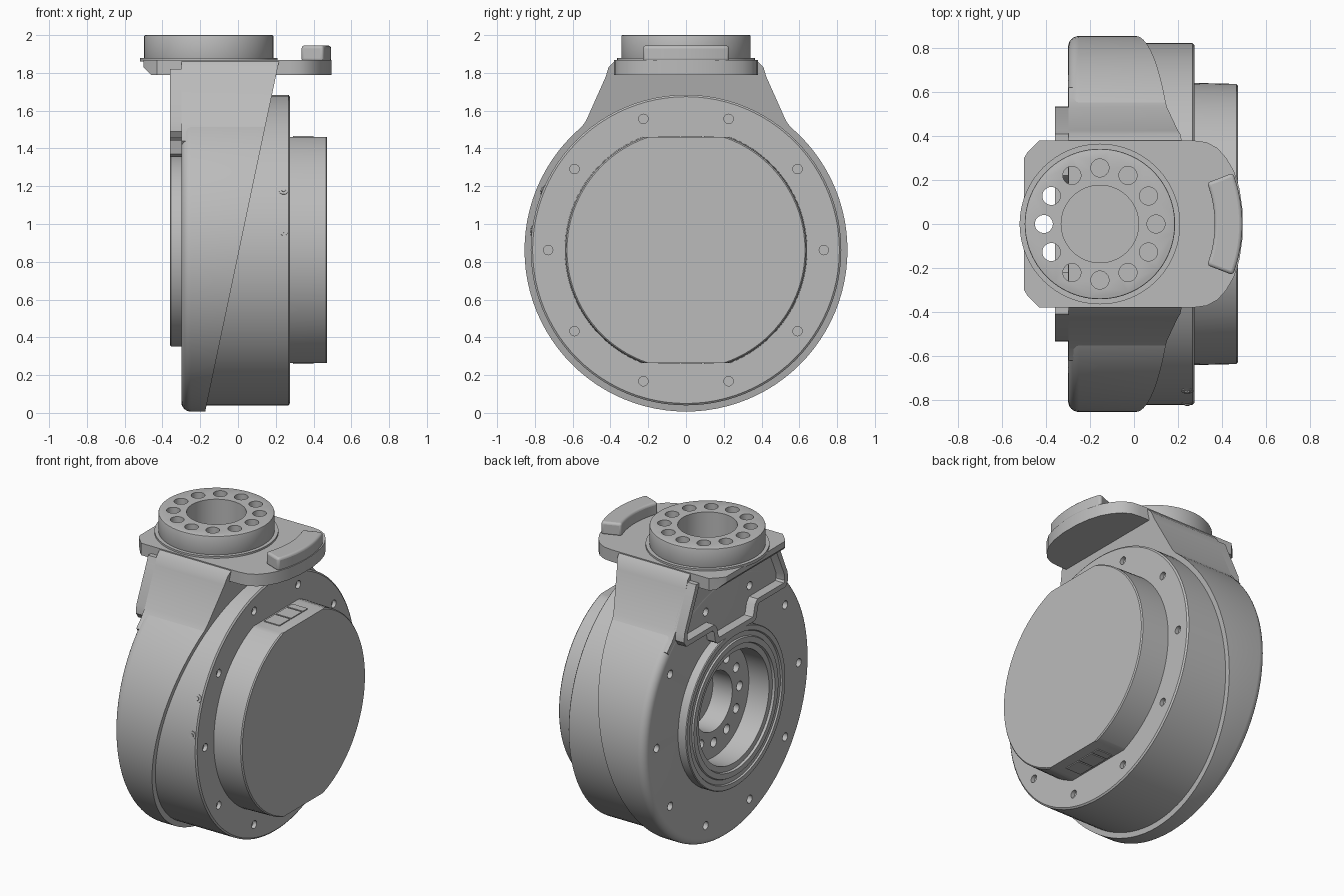
import bpy, bmesh, math
from mathutils import Vector, Matrix

if "Cube" in bpy.data.objects:
    bpy.data.objects.remove(bpy.data.objects["Cube"])

CZ = 0.862                      # height of the main axis
HUB = Vector((-0.155, 0, 0))    # vertical hub axis
SLANT = (Vector((-0.175, 0, 0)), Vector((1.78, 0, -0.375)))

grey = bpy.data.materials.new("machined_grey")
grey.use_nodes = True
grey.diffuse_color = (0.5, 0.5, 0.5, 1)
grey.node_tree.nodes["Principled BSDF"].inputs["Base Color"].default_value = (0.5, 0.5, 0.5, 1)


def finish(name, bm):
    bmesh.ops.recalc_face_normals(bm, faces=bm.faces)
    me = bpy.data.meshes.new(name)
    bm.to_mesh(me)
    bm.free()
    me.materials.append(grey)
    ob = bpy.data.objects.new(name, me)
    bpy.context.collection.objects.link(ob)
    return ob


def trim(bm, point, normal):
    """Remove everything on the normal side of a plane and cap the cut."""
    res = bmesh.ops.bisect_plane(bm, geom=bm.verts[:] + bm.edges[:] + bm.faces[:],
                                 plane_co=point, plane_no=normal, clear_outer=True)
    edges = [e for e in res["geom_cut"] if isinstance(e, bmesh.types.BMEdge)]
    bmesh.ops.edgeloop_fill(bm, edges=edges)


def lathe(name, profile, closed=False, cuts=()):
    """Revolve (x, radius) points about the main axis."""
    bm = bmesh.new()
    vs = [bm.verts.new((x, 0, CZ + r)) for x, r in profile]
    for a, b in zip(vs, vs[1:]):
        bm.edges.new((a, b))
    if closed:
        bm.edges.new((vs[-1], vs[0]))
    bmesh.ops.spin(bm, geom=bm.verts[:] + bm.edges[:], cent=(0, 0, CZ), axis=(1, 0, 0),
                   angle=math.tau, steps=96)
    bmesh.ops.remove_doubles(bm, verts=bm.verts, dist=1e-5)
    bmesh.ops.recalc_face_normals(bm, faces=bm.faces)
    for c in cuts:
        trim(bm, *c)
    return finish(name, bm)


def prism(name, pts, axis, lo, hi, cuts=()):
    """Extrude an outline: (y, z) along x, or (x, y) along z."""
    bm = bmesh.new()
    place = (lambda a, b: (lo, a, b)) if axis == "x" else (lambda a, b: (a, b, lo))
    face = bm.faces.new([bm.verts.new(place(*p)) for p in pts])
    ext = bmesh.ops.extrude_face_region(bm, geom=[face])
    move = Vector((hi - lo, 0, 0)) if axis == "x" else Vector((0, 0, hi - lo))
    bmesh.ops.translate(bm, vec=move, verts=[v for v in ext["geom"] if isinstance(v, bmesh.types.BMVert)])
    bmesh.ops.recalc_face_normals(bm, faces=bm.faces)
    for c in cuts:
        trim(bm, *c)
    return finish(name, bm)


def rods(name, specs, n=24):
    """Cylinders, each given as (start, end, radius)."""
    bm = bmesh.new()
    for a, b, r in specs:
        a, b = Vector(a), Vector(b)
        m = Matrix.Translation((a + b) / 2) @ (b - a).to_track_quat("Z", "Y").to_matrix().to_4x4()
        bmesh.ops.create_cone(bm, cap_ends=True, segments=n, radius1=r, radius2=r,
                              depth=(b - a).length, matrix=m)
    return finish(name, bm)


def cut(targets, cutter):
    for ob in targets:
        mod = ob.modifiers.new("cut", "BOOLEAN")
        mod.operation, mod.solver, mod.object = "DIFFERENCE", "EXACT", cutter
        bpy.context.view_layer.objects.active = ob
        bpy.ops.object.modifier_apply(modifier=mod.name)
    bpy.data.objects.remove(cutter)


def mirrored(half, flip):
    """Complete an outline from one half."""
    return half + [flip(p) for p in reversed(half)]


def around(x0, x1, radius, r, count, start=0.0):
    out = []
    for i in range(count):
        t = start + math.tau * i / count
        y, z = radius * math.cos(t), CZ + radius * math.sin(t)
        out.append(((x0, y, z), (x1, y, z), r))
    return out


# Round housing with rounded rim and stepped bore, trimmed by the slanted split
rim = [(-0.25 - 0.05 * math.cos(t), 0.805 + 0.05 * math.sin(t))
       for t in [math.pi / 2 * i / 6 for i in range(7)]]
housing = lathe("housing", [(-0.06, 0), (-0.06, 0.19), (-0.2, 0.19), (-0.2, 0.36), (-0.3, 0.36)]
                + rim + [(0.3, 0.855), (0.3, 0)], cuts=[SLANT])

# Inner body behind the split, and the domed-off motor cover with two flats
core = lathe("rear_body", [(-0.04, 0), (-0.04, 0.45), (-0.19, 0.5), (-0.19, 0.822),
                           (0.267, 0.822), (0.275, 0.812), (0.275, 0)])
lathe("motor_cover", [(0.26, 0), (0.26, 0.642), (0.465, 0.637), (0.472, 0.63), (0.472, 0)],
      cuts=[((0, 0, CZ + 0.598), (0, 0, 1)), ((0, 0, CZ - 0.598), (0, 0, -1))])
for side, z in (("top", CZ + 0.598), ("bottom", CZ - 0.598)):
    for i, (y, w) in enumerate(((-0.09, 0.055), (0.03, 0.055), (0.12, 0.025))):
        prism(f"{side}_cover_plate_{i + 1}", [(0.29, y - w), (0.4, y - w), (0.4, y + w), (0.29, y + w)],
              "z", z - 0.006, z + 0.006)

# Output ring with grooves around the bore, and a pin at its floor
lathe("output_ring", [(-0.3, 0.51), (-0.355, 0.51), (-0.36, 0.505), (-0.36, 0.475), (-0.35, 0.47),
                      (-0.35, 0.44), (-0.36, 0.435), (-0.36, 0.4), (-0.345, 0.395),
                      (-0.345, 0.36), (-0.3, 0.36)], closed=True)
rods("bore_pin", [((-0.05, 0, CZ), (-0.07, 0, CZ), 0.02)])

# Tapered neck joining the housing to the flange
neck_half = [(0.375, 1.866), (0.41, 1.83), (0.425, 1.78), (0.53, 1.545), (0.57, 1.49), (0.62, 1.44), (0.5, 1.3)]
neck = prism("neck", mirrored(neck_half, lambda p: (-p[0], p[1])), "x", -0.298, 0.3, cuts=[SLANT])

# Raised lip that frames the neck recess
outer = [(0.41, 1.82), (0.425, 1.78), (0.53, 1.545), (0.535, 1.49), (0.51, 1.455), (0.24, 1.455),
         (0.225, 1.44), (0.21, 1.37), (0.19, 1.355)]
inner = [(0.375, 1.82), (0.39, 1.775), (0.497, 1.54), (0.5, 1.5), (0.49, 1.488), (0.22, 1.488),
         (0.195, 1.46), (0.18, 1.4), (0.17, 1.388)]
flip_y = lambda p: (-p[0], p[1])
band = mirrored(outer, flip_y) + list(reversed(mirrored(inner, flip_y)))
prism("neck_lip", band, "x", -0.36, -0.28)

# Flange plate with chamfered front-left underside
flange_half = [(-0.5, 0.3), (-0.485, 0.325), (-0.43, 0.38), (0.27, 0.38), (0.33, 0.372), (0.38, 0.345),
               (0.42, 0.3), (0.455, 0.24), (0.48, 0.16), (0.494, 0.06)]
flange = prism("flange", mirrored(flange_half, lambda p: (p[0], -p[1])), "z", 1.79, 1.868,
               cuts=[((-0.5, 0, 1.83), (-1, 0, -1))])

# Hub on top with bore and ring of holes
step = rods("hub_step", [(HUB + Vector((0, 0, 1.86)), HUB + Vector((0, 0, 1.88)), 0.345 + 0.02)], 96)
hub = rods("hub", [(HUB + Vector((0, 0, 1.865)), HUB + Vector((0, 0, 2.0)), 0.342)], 96)
bevel = hub.modifiers.new("edge", "BEVEL")
bevel.width, bevel.segments, bevel.limit_method = 0.006, 2, "ANGLE"
bpy.context.view_layer.objects.active = hub
bpy.ops.object.modifier_apply(modifier="edge")
drill = []
for i in range(12):
    t = math.tau * i / 12
    c = HUB + 0.255 * Vector((math.cos(t), math.sin(t), 0))
    drill.append((c + Vector((0, 0, 1.77)), c + Vector((0, 0, 2.1)), 0.041))
cut([hub, step, flange, neck], rods("hub_hole_cutter", drill, 32))
cut([hub, step, flange, neck], rods("hub_bore_cutter", [(HUB + Vector((0, 0, 1.81)), HUB + Vector((0, 0, 2.1)), 0.176)], 64))

# Curved stop block on the flange
arc = [math.radians(-21 + 42 * i / 16) for i in range(17)]
block = [(HUB.x + 0.648 * math.cos(t), 0.648 * math.sin(t)) for t in arc]
block += [(HUB.x + 0.522 * math.cos(t), 0.522 * math.sin(t)) for t in reversed(arc)]
stop = prism("stop_block", block, "z", 1.86, 1.945)
bevel = stop.modifiers.new("edge", "BEVEL")
bevel.width, bevel.segments, bevel.limit_method, bevel.angle_limit = 0.015, 3, "ANGLE", math.radians(40)

# Bolt holes on both faces and on the bore ledge
cut([housing, neck], rods("face_hole_cutter", around(-0.4, -0.25, 0.73, 0.026, 10)))
cut([housing], rods("ledge_hole_cutter", around(-0.25, -0.15, 0.265, 0.03, 12)))
cut([core], rods("rear_hole_cutter", around(0.25, 0.3, 0.73, 0.025, 10)))

# Two small radial screws on the front
for i, z in enumerate((1.18, 0.965)):
    s = (z - CZ) / 0.822
    d = Vector((0, -math.sqrt(1 - s * s), s))
    base = Vector((0.242, 0, CZ))
    rods(f"side_screw_{i + 1}", [(base + d * 0.8, base + d * 0.826, 0.026),
                                 (base + d * 0.81, base + d * 0.832, 0.012)])

# Smooth curved walls, keep edges sharp
bpy.ops.object.select_all(action="DESELECT")
for ob in bpy.context.scene.objects:
    if ob.type == "MESH":
        ob.select_set(True)
        bpy.context.view_layer.objects.active = ob
bpy.ops.object.shade_smooth_by_angle(angle=math.radians(30))
